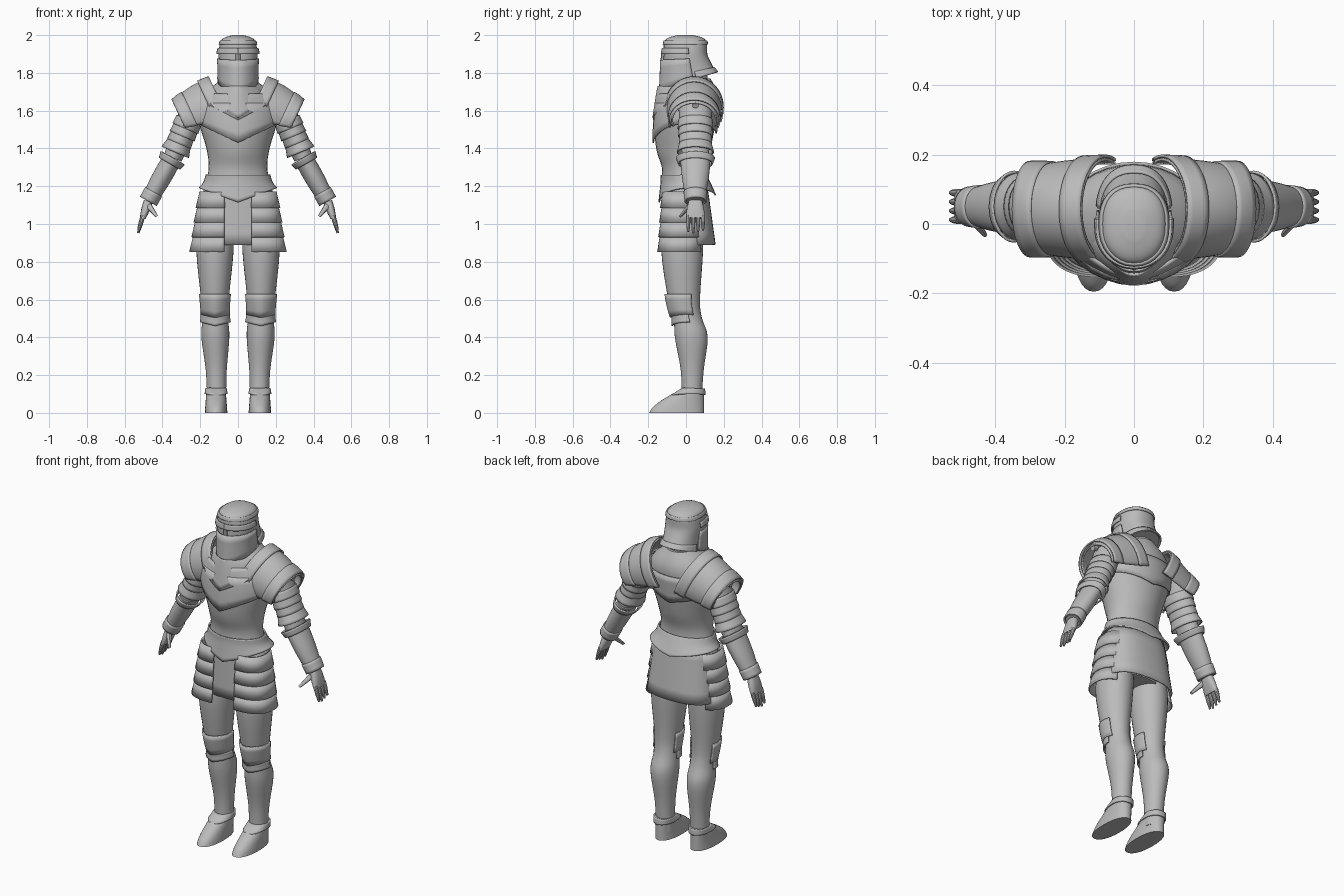
import bpy, bmesh
from math import sin, cos, atan2, sqrt, radians, copysign, pi
from mathutils import Vector

cube = bpy.data.objects.get("Cube")
if cube:
    bpy.data.objects.remove(cube, do_unlink=True)

steel = bpy.data.materials.new("steel_grey")
steel.use_nodes = True
steel.diffuse_color = (0.5, 0.5, 0.5, 1)
shader = next(node for node in steel.node_tree.nodes if node.type == 'BSDF_PRINCIPLED')
shader.inputs["Base Color"].default_value = steel.diffuse_color

X, Y, Z, WIDE, DEEP, DIP, TILT = range(7)
FRONT = (-185, 5)
THIN = .008


def ring(z, wide, deep, y=0, x=0, dip=0, tilt=0):
    return Vector((x, y, z, wide, deep, dip, tilt))


def smooth_path(rings, steps):
    """Catmull-Rom curve through the rings."""
    padded = [rings[0], *rings, rings[-1]]
    path = []
    for a, b, c, d in zip(padded, padded[1:], padded[2:], padded[3:]):
        for step in range(steps):
            t = step / steps
            path.append(b + (c - a) * t / 2 + (a * 2 - b * 5 + c * 4 - d) * t * t / 2
                        + (b * 3 - a - c * 3 + d) * t ** 3 / 2)
    return path + [rings[-1]]


def loft(name, rings, lean=0, arc=None, side=1, steps=4, sides=32, square=1, ridge=0, thick=0):
    """Skin elliptical rings; dip lowers the middle, ridge creases the front."""
    bm = bmesh.new()
    start, end = (radians(angle) for angle in arc or (0, 360))
    count = sides + bool(arc)
    path = smooth_path(rings, steps)
    rows = []
    for section in path:
        row = []
        for i in range(count):
            angle = start + (end - start) * i / sides
            c, s = cos(angle), sin(angle)
            across = section[WIDE] * copysign(abs(c) ** square, c)
            along = section[DEEP] * copysign(abs(s) ** square, s) - ridge * max(0, -s) ** 8
            drop = section[DIP] * (1 - abs(c)) * (1 if s < 0 else .5)
            row.append(bm.verts.new((side * (section[X] + across * cos(lean)),
                                     section[Y] + along,
                                     section[Z] + across * sin(lean) - drop
                                     + section[TILT] * along)))
        rows.append(row)
    for upper, lower in zip(rows, rows[1:]):
        for i in range(sides):
            j = (i + 1) % count
            bm.faces.new((upper[i], upper[j], lower[j], lower[i]))
    if not thick:
        bm.faces.new(rows[0])
        bm.faces.new(rows[-1])
    bmesh.ops.recalc_face_normals(bm, faces=bm.faces)
    mesh = bpy.data.meshes.new(name)
    bm.to_mesh(mesh)
    bm.free()
    mesh.materials.append(steel)
    mesh.shade_smooth()
    mesh.set_sharp_from_angle(angle=radians(35))
    part = bpy.data.objects.new(name, mesh)
    bpy.context.collection.objects.link(part)
    if thick:
        shell = part.modifiers.new("plate_thickness", 'SOLIDIFY')
        shell.thickness = thick
        shell.offset = 0
    return path, dict(lean=lean, arc=arc, side=side, square=square, ridge=ridge)


def section_at(path, z):
    """Cross-section of a lofted body at a given height."""
    for a, b in zip(path, path[1:]):
        if min(a[Z], b[Z]) <= z <= max(a[Z], b[Z]):
            return a.lerp(b, (z - a[Z]) / (b[Z] - a[Z]))
    return min(path, key=lambda section: abs(section[Z] - z)).copy()


def plate(name, body, top, bottom, grow=.005, flare=0, dip=0, **options):
    """Armour band that follows a body and flares towards its lower edge."""
    path, settings = body
    rings = []
    for i in range(5):
        t = i / 4
        section = section_at(path, top + (bottom - top) * t)
        section[WIDE] += grow + flare * t
        section[DEEP] += grow + flare * t
        section[DIP] += dip * t
        rings.append(section)
    loft(name, rings, steps=1, thick=THIN, **{**settings, **options})


def limb(name, start, end, size, end_size, bulge=0, **options):
    """Tapered tube between two joints."""
    a, b = Vector((*start, *size)), Vector((*end, *end_size))
    rings = []
    for i in range(5):
        x, y, z, wide, deep = a.lerp(b, i / 4)
        swell = bulge * sin(pi * i / 4)
        rings.append(ring(z, wide + swell, deep + swell, y, x))
    return loft(name, rings, lean=atan2(b.x - a.x, a.z - b.z), **options)


# Helmet
helmet = loft("helmet", [
    ring(1.76, .1, .14, y=.02, tilt=.3),
    ring(1.83, .1, .125, y=.01, tilt=.15),
    ring(1.9, .103, .113),
    ring(1.96, .094, .11),
    ring(1.985, .075, .09),
    ring(2, .03, .04)], square=.85, ridge=.006)
plate("visor", helmet, 1.875, 1.76, dip=.02, arc=FRONT, ridge=.015)
plate("brow_band", helmet, 1.93, 1.9, flare=.003, arc=FRONT)
plate("crown_rim", helmet, 1.97, 1.95, grow=.002)
plate("neck_guard", helmet, 1.8, 1.76, grow=.002, flare=.006, arc=(10, 170))
limb("nose_bar", (0, -.115, 1.93), (0, -.115, 1.86), (.015, .015), (.015, .02), sides=8)
limb("neck", (0, .03, 1.82), (0, .03, 1.62), (.08, .08), (.1, .1))

# Torso
torso = loft("cuirass", [
    ring(1.22, .17, .11, y=-.01),
    ring(1.3, .155, .11, y=-.01),
    ring(1.4, .167, .14, y=-.01),
    ring(1.56, .21, .16),
    ring(1.68, .185, .15, y=.02),
    ring(1.77, .08, .09, y=.04)], ridge=.008)
plate("chest_plate", torso, 1.64, 1.53, dip=.1)
plate("gorget_rim", torso, 1.69, 1.66, grow=.008, flare=.008, dip=.11, arc=FRONT, ridge=.016)
loft("gorget", [
    ring(1.73, .1, .13),
    ring(1.71, .13, .14, dip=.03),
    ring(1.66, .16, .158, dip=.1)], arc=FRONT, ridge=.016, thick=THIN)
loft("fauld", [
    ring(1.26, .168, .115, y=-.01),
    ring(1.22, .18, .125),
    ring(1.19, .205, .146, y=.01, dip=.075)], ridge=.006, thick=THIN)
skirt = [ring(1.2, .175, .11), ring(.89, .21, .136, y=.017)]
loft("skirt", skirt, square=.8, thick=THIN)
limb("hips", (0, 0, 1.22), (0, 0, .92), (.15, .1), (.16, .1))

for side, label in ((1, "left"), (-1, "right")):
    # Shoulder armour: a dome swept outwards from the collar
    dome = []
    for i in range(7):
        t = i / 6
        dome.append(ring(1.62 - .07 * t, .165 * sqrt(1 - .65 * t * t),
                         .143 * sqrt(1 - .35 * t * t), y=.043, x=.08 + .22 * t))
    shoulder = loft(f"{label}_pauldron", dome, lean=radians(65), arc=(-112, 112),
                    side=side, thick=THIN)
    plate(f"{label}_shoulder_strap", shoulder, 1.62, 1.6, grow=.01)
    plate(f"{label}_pauldron_flare", shoulder, 1.57, 1.55, flare=.015)
    limb(f"{label}_shoulder_rivet", (.31, .05, 1.64), (.335, .05, 1.63),
         (.018, .018), (.018, .018), side=side, sides=12)

    # Arm
    elbow, wrist = (.345, .05, 1.35), (.475, .05, 1.12)
    upper = limb(f"{label}_upper_arm", (.23, .05, 1.62), elbow, (.07, .09), (.05, .07),
                 side=side)
    fore = limb(f"{label}_vambrace", elbow, wrist, (.05, .08), (.04, .047),
                bulge=.006, side=side)
    for i in range(3):
        top = 1.55 - .04 * i
        plate(f"{label}_arm_lame_{i + 1}", upper, top, top - .045, grow=.002, flare=.007)
    plate(f"{label}_elbow_guard", upper, 1.43, 1.38, flare=.018)
    plate(f"{label}_elbow_wing", fore, 1.35, 1.32, grow=.02, flare=-.01)
    plate(f"{label}_wrist_cuff", fore, 1.17, 1.12, grow=.001, flare=.006)

    # Hand
    limb(f"{label}_palm", wrist, (.505, .05, 1.03), (.024, .036), (.015, .05),
         bulge=.003, side=side, square=.8)
    for i in range(4):
        y = .012 + .026 * i
        tip = .952 + .008 * abs(i - 1)
        limb(f"{label}_finger_{i + 1}", (.503, y, 1.045), (.528, y, tip),
             (.012, .012), (.006, .006), bulge=.002, side=side, sides=10)
    limb(f"{label}_thumb", (.475, .025, 1.1), (.43, -.03, 1.04),
         (.017, .017), (.008, .008), side=side, sides=10)

    # Hip plates
    top, bottom = ring(1.17, .105, .1, y=-.02, x=.095), ring(.86, .14, .11, y=-.03, x=.105)
    for i in range(4):
        upper_edge, lower_edge = top.lerp(bottom, i / 4), top.lerp(bottom, (i + 1.1) / 4)
        lower_edge[WIDE] += THIN
        lower_edge[DEEP] += THIN
        loft(f"{label}_tasset_{i + 1}", [upper_edge, lower_edge], arc=(-100, 62),
             side=side, square=.85, steps=1, thick=THIN)

    # Leg
    leg = loft(f"{label}_leg", [
        ring(1, .09, .1, y=-.01, x=.115),
        ring(.85, .098, .11, y=-.02, x=.122),
        ring(.6, .073, .084, y=-.01, x=.122),
        ring(.5, .068, .075, y=.01, x=.12),
        ring(.4, .074, .087, y=.028, x=.12),
        ring(.22, .055, .06, y=.033, x=.115),
        ring(.05, .05, .052, y=.03, x=.113)], side=side)
    plate(f"{label}_knee_guard", leg, .63, .52, dip=.015, arc=(-205, 25), ridge=.006)
    plate(f"{label}_greave_rim", leg, .52, .48, flare=.004, dip=.02, arc=FRONT)

    # Boot: the toe shortens towards the ankle while the heel stays put
    boot = []
    for i in range(6):
        t = i / 5
        deep = .145 - .09 * t ** 1.5
        boot.append(ring(.13 * t, .06 - .01 * t, deep, y=.095 - deep, x=.116))
    foot = loft(f"{label}_boot", boot, side=side, square=.9)
    plate(f"{label}_boot_cuff", foot, .13, .1, grow=.002, flare=.003, dip=.01)
